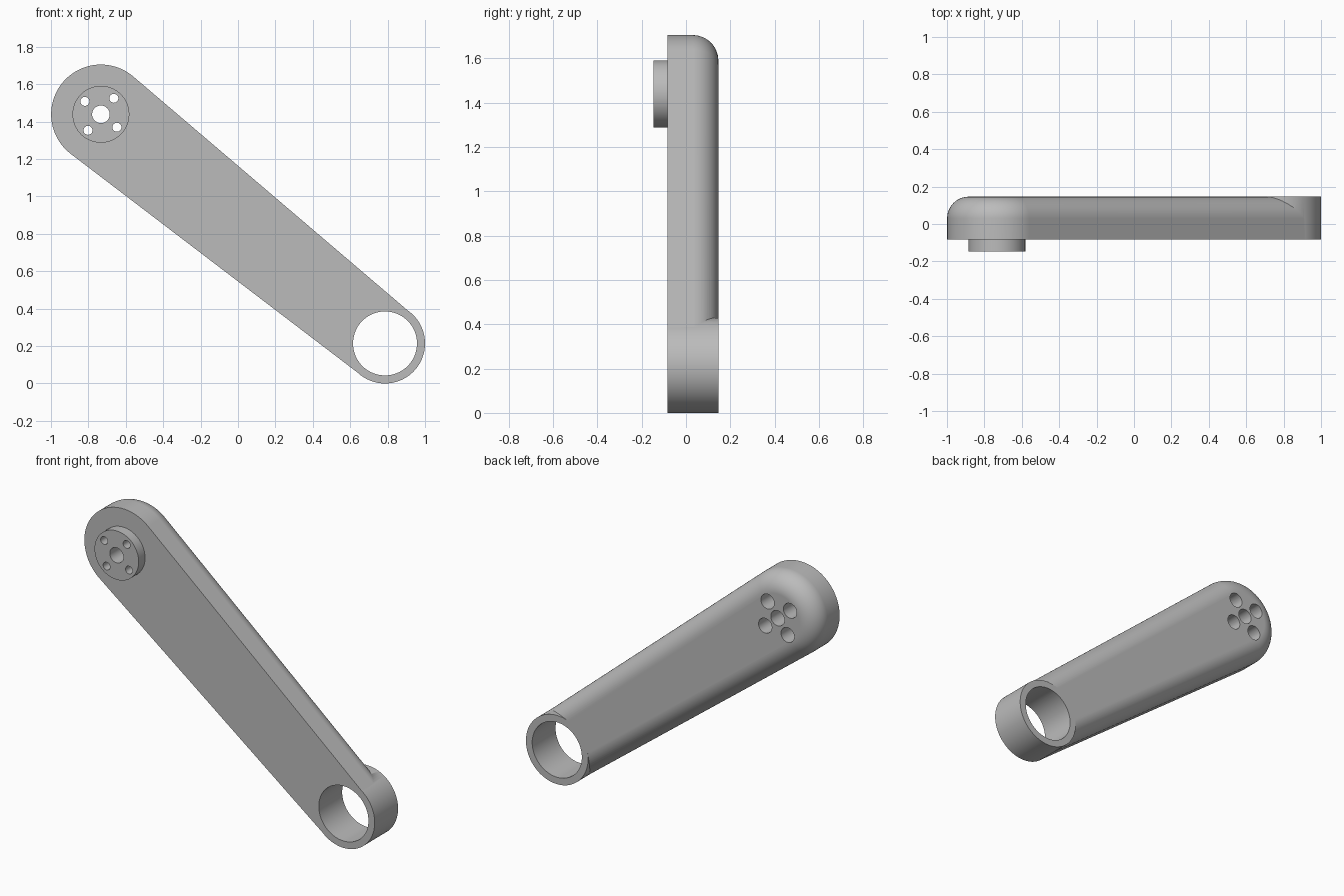
import bpy, bmesh, math
from mathutils import Vector

cube = bpy.data.objects.get("Cube")
if cube:
    bpy.data.objects.remove(cube, do_unlink=True)

FRONT, BACK, BOSS_FRONT = -0.084, 0.146, -0.147
BIG, BIG_R = Vector((-0.733, 1.439)), 0.267        # centres are (x, z)
SMALL, SMALL_R, BORE_R = Vector((0.786, 0.214)), 0.214, 0.171
FILLET = 0.115
AXIS = SMALL - BIG
ANGLE = math.atan2(AXIS.y, AXIS.x)

grey = bpy.data.materials.new("plain_grey")
grey.use_nodes = True
grey.diffuse_color = (0.5, 0.5, 0.5, 1)
grey.node_tree.nodes["Principled BSDF"].inputs["Base Color"].default_value = (0.5, 0.5, 0.5, 1)


def loft(name, loops):
    """Skin equal-length loops of points and cap both ends."""
    bm = bmesh.new()
    rings = [[bm.verts.new(p) for p in loop] for loop in loops]
    for a, b in zip(rings, rings[1:]):
        for i in range(len(a)):
            j = (i + 1) % len(a)
            bm.faces.new((a[i], a[j], b[j], b[i]))
    bm.faces.new(rings[0])
    bm.faces.new(rings[-1])
    bmesh.ops.recalc_face_normals(bm, faces=bm.faces[:])
    mesh = bpy.data.meshes.new(name)
    bm.to_mesh(mesh)
    bm.free()
    mesh.materials.append(grey)
    obj = bpy.data.objects.new(name, mesh)
    bpy.context.collection.objects.link(obj)
    return obj


def arc(centre, radius, start, end, steps, y):
    angles = [start + (end - start) * i / steps for i in range(steps + 1)]
    return [(centre.x + radius * math.cos(t), y, centre.y + radius * math.sin(t)) for t in angles]


def cylinder(name, centre, radius, y0, y1, steps=64):
    return loft(name, [arc(centre, radius, 0, math.tau, steps, y)[:-1] for y in (y0, y1)])


def arm_outline(y, inset):
    """Tapered slot outline: two arcs joined by their common tangents."""
    phi = math.acos((BIG_R - SMALL_R) / AXIS.length)
    return (arc(BIG, BIG_R - inset, ANGLE + phi, ANGLE + math.tau - phi, 48, y)
            + arc(SMALL, SMALL_R - inset, ANGLE - phi, ANGLE + phi, 48, y))


def combine(target, tool, operation):
    mod = target.modifiers.new(operation.lower(), 'BOOLEAN')
    mod.operation, mod.solver, mod.object = operation, 'EXACT', tool
    bpy.context.view_layer.objects.active = target
    bpy.ops.object.modifier_apply(modifier=mod.name)
    bpy.data.objects.remove(tool, do_unlink=True)


# Arm with a rounded back edge
steps = 14
loops = [arm_outline(FRONT, 0.001)]
for i in range(steps + 1):
    t = math.pi / 2 * i / steps
    loops.append(arm_outline(BACK - FILLET * (1 - math.sin(t)),
                             0.001 + FILLET * (1 - math.cos(t))))
arm = loft("crank_arm", loops)

# Full-depth ring and round front boss
combine(arm, cylinder("end_ring", SMALL, SMALL_R, FRONT, BACK, 96), 'UNION')
combine(arm, cylinder("boss", BIG, 0.152, BOSS_FRONT, 0), 'UNION')

# Large bore and centre hole
combine(arm, cylinder("bore", SMALL, BORE_R, -0.3, 0.3, 80), 'DIFFERENCE')
combine(arm, cylinder("centre_hole", BIG, 0.047, -0.3, 0.3, 40), 'DIFFERENCE')

# Four screw holes, widened from the back
for k in range(4):
    t = ANGLE + math.pi / 2 * k
    spot = BIG + 0.11 * Vector((math.cos(t), math.sin(t)))
    combine(arm, cylinder("screw_hole", spot, 0.024, -0.3, 0.3, 32), 'DIFFERENCE')
    combine(arm, cylinder("counterbore", spot, 0.046, -0.03, 0.3, 32), 'DIFFERENCE')

# Smooth curved walls, crisp rims
bpy.ops.object.select_all(action='DESELECT')
arm.select_set(True)
bpy.context.view_layer.objects.active = arm
bpy.ops.object.shade_smooth_by_angle(angle=math.radians(30))
weighted = arm.modifiers.new("even_normals", 'WEIGHTED_NORMAL')
weighted.keep_sharp = True
